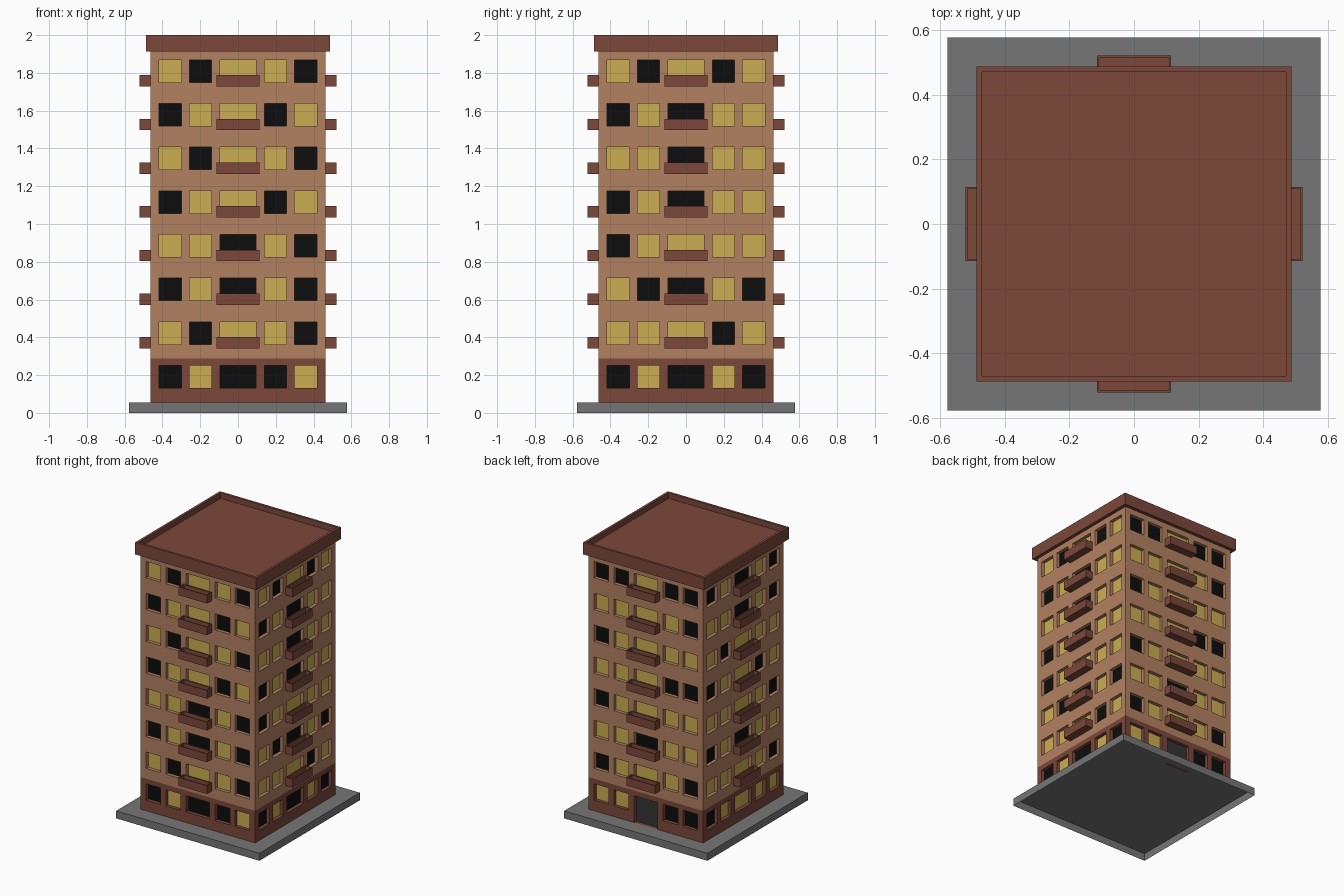
import bpy, bmesh
from math import pi
from mathutils import Matrix, Vector

if "Cube" in bpy.data.objects:
    bpy.data.objects.remove(bpy.data.objects["Cube"])

H = 0.462            # half width of the tower
Z0, ZB, ZT = 0.055, 0.288, 1.912   # slab top, brick band top, wall top
W0, WH, STEP = 0.132, 0.119, 0.2312  # first sill, window height, floor height
REC = 0.025          # window recess
COLS = [(-0.417, -0.299), (-0.258, -0.14), (-0.094, 0.094), (0.14, 0.258), (0.299, 0.417)]

# lit (Y) and dark (B) windows, ground floor first, left to right from outside
LIT = {
    "front": "BYBBY YBYYB BYBYB YYBYB BYYBY YBYYB BYYBY YBYYB",
    "right": "BYBYB YYYBY YBBYB BYYYY BYBYY YYBYY BYBYY YBYBY",
    "back":  "YYDBB BYYYB YYBYY BYYYY YYYBB BYYYY YYYYB BBYBB",
    "left":  "BYYYY YYYYB BYBYY YYYYB BYYBY YBYYY YYBYB BYBYB",
}


def material(name, rgb):
    m = bpy.data.materials.new(name)
    m.diffuse_color = (*rgb, 1)
    m.use_nodes = True
    m.node_tree.nodes["Principled BSDF"].inputs["Base Color"].default_value = m.diffuse_color
    return m


BRICK = material("brick", (0.2, 0.065, 0.043))
TAN = material("tan_wall", (0.45, 0.22, 0.12))
YELLOW = material("lit_glass", (0.6, 0.42, 0.085))
BLACK = material("dark_glass", (0.004, 0.004, 0.004))
DOOR = material("door_grey", (0.035, 0.035, 0.035))
STONE = material("stone", (0.18, 0.18, 0.18))


def finish(bm, name, mat):
    bmesh.ops.remove_doubles(bm, verts=bm.verts, dist=1e-5)
    me = bpy.data.meshes.new(name)
    bm.to_mesh(me)
    bm.free()
    me.materials.append(mat)
    ob = bpy.data.objects.new(name, me)
    bpy.context.collection.objects.link(ob)
    return ob


def box(bm, lo, hi, mat=Matrix()):
    lo, hi = Vector(lo), Vector(hi)
    m = mat @ Matrix.Translation((lo + hi) / 2) @ Matrix.Diagonal((*(hi - lo), 1))
    return bmesh.ops.create_cube(bm, size=1, matrix=m)["verts"]


def tray(bm, lo, hi, rim, depth, mat=Matrix()):
    """Box whose top is inset by rim and sunk by depth."""
    verts = box(bm, lo, hi, mat)
    top = max({f for v in verts for f in v.link_faces}, key=lambda f: f.calc_center_median().z)
    bmesh.ops.inset_region(bm, faces=[top], thickness=rim)
    floor = bmesh.ops.extrude_face_region(bm, geom=[top])["geom"]
    bmesh.ops.translate(bm, vec=(0, 0, -depth), verts=[g for g in floor if isinstance(g, bmesh.types.BMVert)])
    bmesh.ops.delete(bm, geom=[top], context="FACES_ONLY")


parts = {n: bmesh.new() for n in ("lower_walls", "upper_walls", "lit_windows", "dark_windows", "door", "balconies")}


def quad(part, mat, pts):
    bm = parts[part]
    bm.faces.new([bm.verts.new(mat @ Vector(p)) for p in pts])


def wall(mat, x0, x1, z0, z1):
    """Flat wall piece, split at the top of the brick band."""
    for part, a, b in (("lower_walls", z0, min(z1, ZB)), ("upper_walls", max(z0, ZB), z1)):
        if b - a > 1e-5:
            quad(part, mat, [(x0, -H, a), (x1, -H, a), (x1, -H, b), (x0, -H, b)])


def opening(mat, x0, x1, z0, z1, pane):
    """Recessed pane with its four reveals."""
    part = "lower_walls" if z0 < ZB else "upper_walls"
    c = [(x0, z0), (x1, z0), (x1, z1), (x0, z1)]
    for (ax, az), (bx, bz) in zip(c, c[1:] + c[:1]):
        quad(part, mat, [(ax, -H, az), (bx, -H, bz), (bx, -H + REC, bz), (ax, -H + REC, az)])
    quad(pane, mat, [(x, -H + REC, z) for x, z in c])


PANES = {"Y": "lit_windows", "B": "dark_windows", "D": "door"}
for i, (side, rows) in enumerate(LIT.items()):
    mat = Matrix.Rotation(i * pi / 2, 4, "Z")
    # plain piers between the window columns
    edges = [-H] + [x for c in COLS for x in c] + [H]
    for x0, x1 in zip(edges[::2], edges[1::2]):
        wall(mat, x0, x1, Z0, ZT)
    # window columns
    for c, (x0, x1) in enumerate(COLS):
        z = Z0
        for r, row in enumerate(rows.split()):
            sill = Z0 if row[c] == "D" else W0 + r * STEP
            head = W0 + r * STEP + WH
            wall(mat, x0, x1, z, sill)
            opening(mat, x0, x1, sill, head, PANES[row[c]])
            z = head
        wall(mat, x0, x1, z, ZT)
    # balconies on every floor but the ground floor
    for r in range(1, 8):
        z = W0 + r * STEP
        tray(parts["balconies"], (-0.115, -0.521, z - 0.022), (0.115, -H, z + 0.038), 0.01, 0.045, mat)

MATS = {"lower_walls": BRICK, "upper_walls": TAN, "lit_windows": YELLOW,
        "dark_windows": BLACK, "door": DOOR, "balconies": BRICK}
for name, bm in parts.items():
    finish(bm, name, MATS[name])

# roof with a parapet
bm = bmesh.new()
tray(bm, (-0.487, -0.487, ZT), (0.487, 0.487, 2), 0.025, 0.04)
finish(bm, "roof", BRICK)

# ground slab, open underneath
bm = bmesh.new()
box(bm, (-0.577, -0.577, 0), (0.577, 0.577, Z0))
bmesh.ops.delete(bm, geom=[f for f in bm.faces if f.normal.z < -0.5 or f.calc_center_median().z < 1e-4], context="FACES_ONLY")
finish(bm, "ground_slab", STONE)
